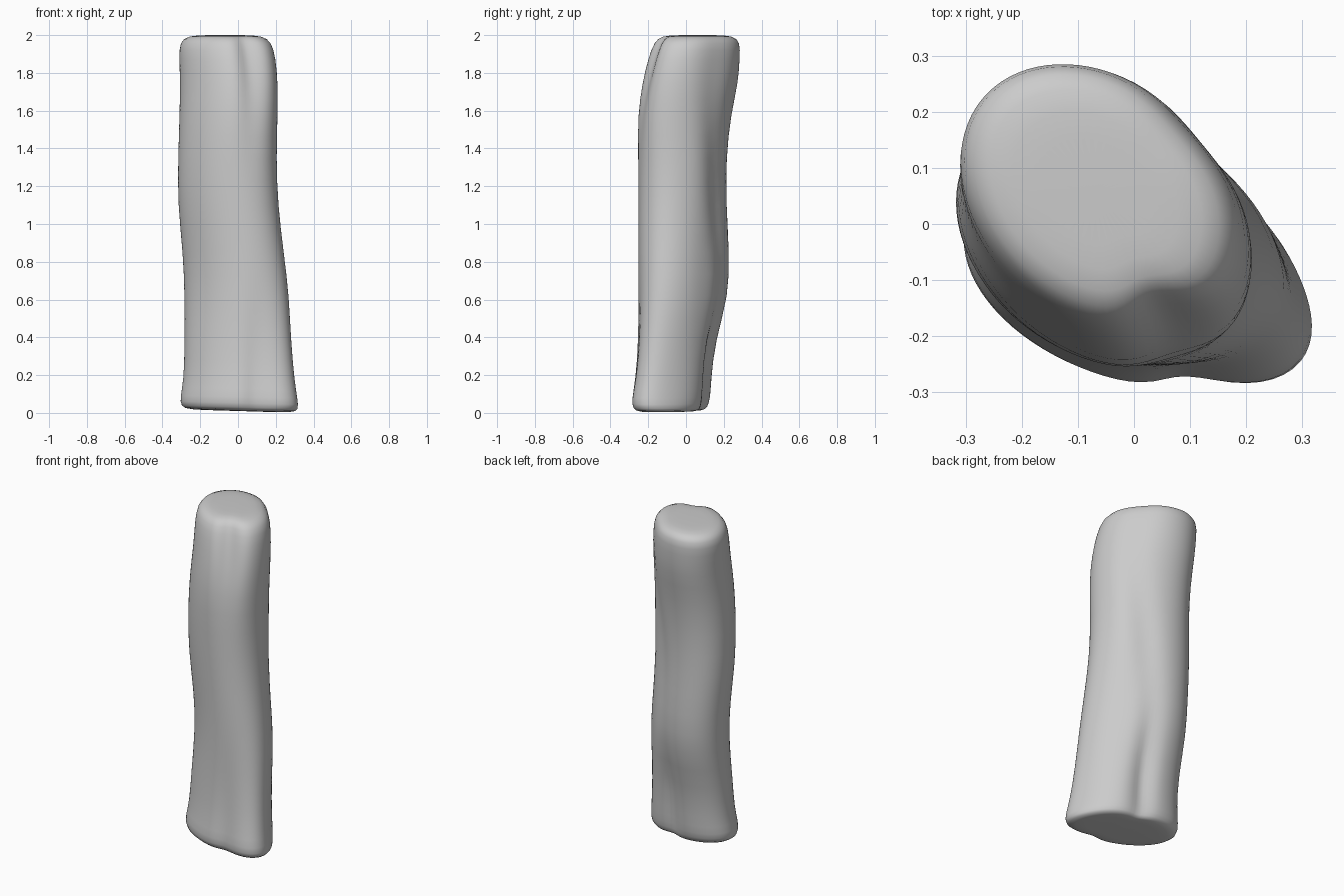
import bpy, bmesh, math

if "Cube" in bpy.data.objects:
    bpy.data.objects.remove(bpy.data.objects["Cube"])

# Sections: z, x min, x max, y min, y max, diagonal lean, front groove, back groove, foot bulge
SECTIONS = [
    (0.000, -0.26, 0.29, -0.25, 0.09, 0.28, 0.10, 0.10, 0.12),
    (0.015, -0.305, 0.322, -0.283, 0.115, 0.28, 0.12, 0.14, 0.15),
    (0.07, -0.307, 0.317, -0.288, 0.13, 0.28, 0.12, 0.18, 0.15),
    (0.17, -0.287, 0.30, -0.268, 0.134, 0.28, 0.09, 0.20, 0.14),
    (0.38, -0.284, 0.282, -0.254, 0.155, 0.27, 0.06, 0.22, 0.11),
    (0.62, -0.283, 0.271, -0.252, 0.228, 0.30, 0.02, 0.08, 0.05),
    (0.85, -0.292, 0.243, -0.252, 0.23, 0.30, 0.0, 0.09, 0.02),
    (1.10, -0.32, 0.212, -0.252, 0.214, 0.27, 0.0, 0.12, 0.0),
    (1.35, -0.318, 0.203, -0.254, 0.212, 0.24, 0.02, 0.11, 0.0),
    (1.58, -0.31, 0.211, -0.258, 0.238, 0.26, 0.08, 0.07, 0.0),
    (1.75, -0.307, 0.212, -0.232, 0.278, 0.28, 0.15, 0.03, 0.0),
    (1.88, -0.312, 0.20, -0.20, 0.285, 0.27, 0.18, 0.0, 0.0),
    (1.965, -0.31, 0.178, -0.168, 0.288, 0.27, 0.19, 0.0, 0.0),
    (1.997, -0.265, 0.13, -0.13, 0.25, 0.27, 0.14, 0.0, 0.0),
]
SIDES = 40


def bell(angle, centre, width):
    d = (angle - centre + math.pi) % (2 * math.pi) - math.pi
    return math.exp(-(d / width) ** 2)


def fit(values, low, high):
    a, b = min(values), max(values)
    return [low + (v - a) / (b - a) * (high - low) for v in values]


def outline(z, x0, x1, y0, y1, lean, front, back, foot):
    """Diagonal oval with soft grooves, stretched to the given extents."""
    back_angle = 1.35 - 0.75 * max(0, z - 0.7)  # back groove winds round
    shoulder = 0.07 * math.cos(2 * math.pi * (z - 1.35) / 1.25)
    xs, ys = [], []
    for i in range(SIDES):
        t = 2 * math.pi * i / SIDES
        x = (x1 - x0) * math.cos(t)
        y = (y1 - y0) * math.sin(t - lean)
        a = math.atan2(y, x)
        r = (1 - front * bell(a, -1.07, 0.25) - back * bell(a, back_angle, 0.28)
             + foot * bell(a, -0.5, 0.35) + shoulder * bell(a, 0.6, 0.5))
        xs.append(x * r)
        ys.append(y * r)
    return list(zip(fit(xs, x0, x1), fit(ys, y0, y1)))


def build_trunk():
    bm = bmesh.new()
    rings = []

    def add_ring(z, pts):
        low = max(0, 1 - z / 0.3)  # underside tilts down to the right
        rings.append([bm.verts.new((x, y, z + low * (0.01 - 0.03 * x)))
                      for x, y in pts])

    def inset(pts, k):
        cx = sum(p[0] for p in pts) / SIDES
        cy = sum(p[1] for p in pts) / SIDES
        return [(cx + (x - cx) * k, cy + (y - cy) * k) for x, y in pts]

    # Bottom cap, shaft, top cap
    add_ring(0.0, inset(outline(*SECTIONS[0]), 0.5))
    for s in SECTIONS:
        add_ring(s[0], outline(*s))
    add_ring(2.0, inset(outline(*SECTIONS[-1]), 0.5))
    for a, b in zip(rings, rings[1:]):
        for i in range(SIDES):
            j = (i + 1) % SIDES
            bm.faces.new((a[i], a[j], b[j], b[i]))
    bm.faces.new(rings[0][::-1])
    bm.faces.new(rings[-1])

    mesh = bpy.data.meshes.new("trunk")
    bm.to_mesh(mesh)
    bm.free()
    mesh.shade_smooth()
    obj = bpy.data.objects.new("trunk", mesh)
    bpy.context.collection.objects.link(obj)
    smooth = obj.modifiers.new("smooth", 'SUBSURF')
    smooth.levels = smooth.render_levels = 1
    return obj


build_trunk()
